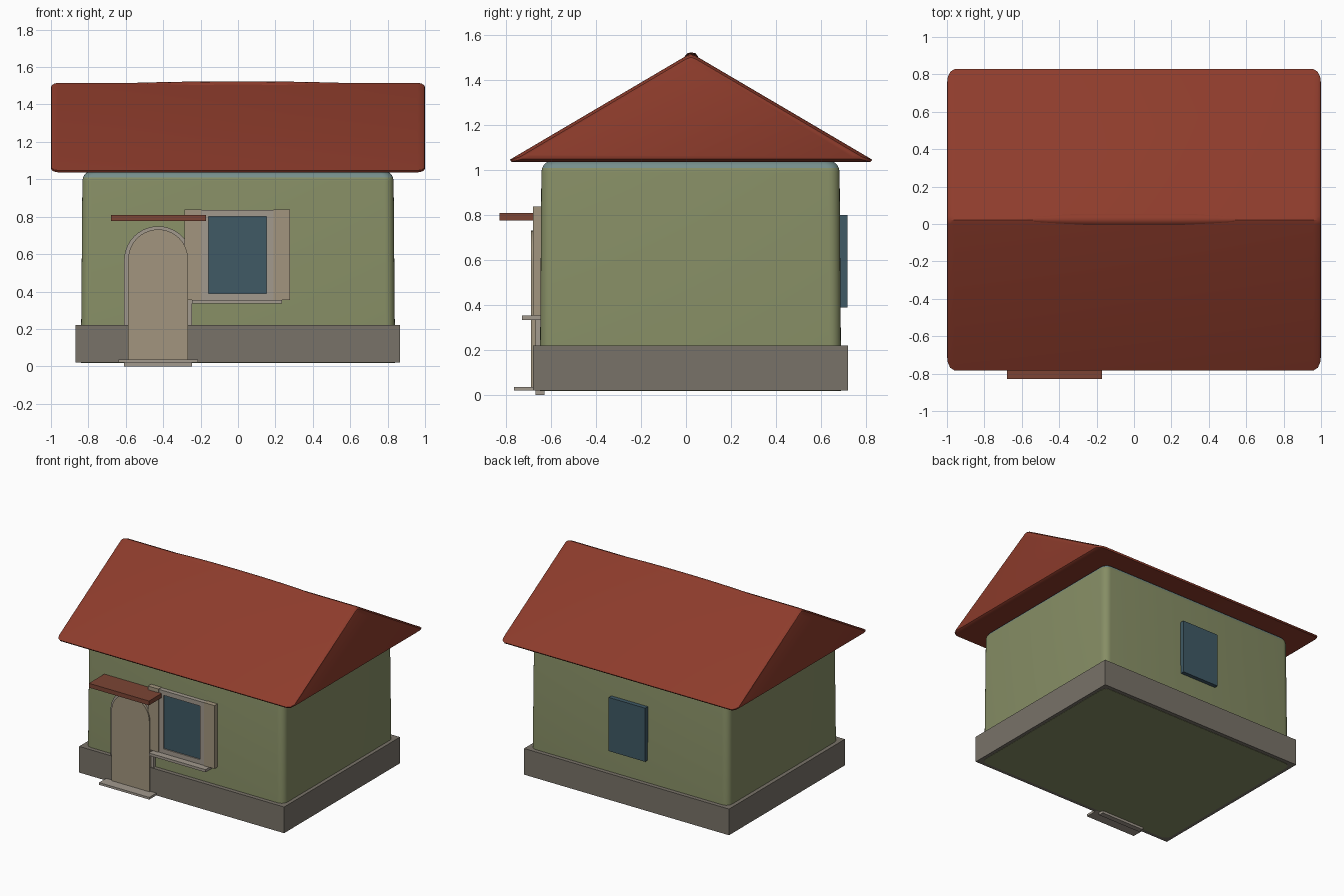
import bpy, bmesh
from math import sin, cos, pi, radians

if "Cube" in bpy.data.objects:
    bpy.data.objects.remove(bpy.data.objects["Cube"])


def mat(name, r, g, b):
    m = bpy.data.materials.new(name)
    m.diffuse_color = (r, g, b, 1)
    m.use_nodes = True
    m.node_tree.nodes["Principled BSDF"].inputs["Base Color"].default_value = m.diffuse_color
    return m


ROOF = mat("roof_red", 0.27, 0.045, 0.025)
WALL = mat("wall_green", 0.24, 0.27, 0.13)
TEAL = mat("wall_top_teal", 0.18, 0.27, 0.26)
STONE = mat("stone", 0.19, 0.17, 0.14)
TRIM = mat("trim", 0.36, 0.32, 0.27)
TAN = mat("door_tan", 0.36, 0.30, 0.21)
GLASS = mat("glass", 0.05, 0.10, 0.13)
AWNING = mat("awning_brown", 0.20, 0.06, 0.035)


def loft(name, sections, mats, ring_mats=None, smooth=None):
    """Skin equal-length point loops and cap both ends."""
    bm = bmesh.new()
    rings = [[bm.verts.new(p) for p in s] for s in sections]
    n = len(rings[0])
    for k, (a, b) in enumerate(zip(rings, rings[1:])):
        for i in range(n):
            j = (i + 1) % n
            f = bm.faces.new((a[i], a[j], b[j], b[i]))
            f.material_index = ring_mats[k] if ring_mats else 0
    bm.faces.new(rings[0][::-1])
    bm.faces.new(rings[-1])
    bmesh.ops.recalc_face_normals(bm, faces=bm.faces)
    me = bpy.data.meshes.new(name)
    bm.to_mesh(me)
    bm.free()
    ob = bpy.data.objects.new(name, me)
    bpy.context.collection.objects.link(ob)
    for m in mats:
        me.materials.append(m)
    if smooth:
        bpy.ops.object.select_all(action='DESELECT')
        ob.select_set(True)
        bpy.context.view_layer.objects.active = ob
        bpy.ops.object.shade_smooth_by_angle(angle=radians(smooth))
    return ob


def box(name, x0, x1, y0, y1, z0, z1, m):
    rect = [(x0, y0), (x1, y0), (x1, y1), (x0, y1)]
    return loft(name, [[(x, y, z) for x, y in rect] for z in (z0, z1)], [m])


def slab(name, outline, y0, y1, m, smooth=None):
    """Extrude an (x, z) outline along y."""
    return loft(name, [[(x, y, z) for x, z in outline] for y in (y0, y1)], [m], smooth=smooth)


def rounded(hx, hy, r, z, cy=0.02, n=6):
    pts = []
    for q, (sx, sy) in enumerate([(1, 1), (-1, 1), (-1, -1), (1, -1)]):
        for i in range(n + 1):
            a = (q + i / n) * pi / 2
            pts.append((sx * (hx - r) + r * cos(a), cy + sy * (hy - r) + r * sin(a), z))
    return pts


def arch(cx, r, z0, zc, n=20):
    return [(cx - r, z0), (cx + r, z0)] + [
        (cx + r * cos(pi * i / n), zc + r * sin(pi * i / n)) for i in range(n + 1)]


# Foundation and rounded, slightly tapering walls with a softened top
box("foundation", -0.868, 0.866, -0.68, 0.72, 0.02, 0.22, STONE)
walls = [rounded(0.84, 0.67, 0.05, 0.018), rounded(0.832, 0.663, 0.05, 0.99)]
for i in range(1, 5):
    a = i / 4 * pi / 2
    d = 0.042 * (1 - cos(a))
    walls.append(rounded(0.832 - d, 0.663 - d, 0.05, 0.99 + 0.051 * sin(a)))
loft("walls", walls, [WALL, TEAL], [0, 0, 1, 1, 1], smooth=40)


# Gable roof with softened gable rims
def gable(x, d):
    e = d * 3.7
    return [(x, y, z) for y, z in [
        (-0.775 + e, 1.037 + d), (-0.783 + e, 1.047 + d), (0.0, 1.508 - d * 1.15),
        (0.022, 1.516 - d * 1.15), (0.044, 1.508 - d * 1.15),
        (0.828 - e, 1.047 + d), (0.82 - e, 1.037 + d)]]


rim = [(1.0, 0.022), (0.996, 0.012), (0.983, 0.004), (0.96, 0)]
loft("roof", [gable(-x, d) for x, d in rim] + [gable(x, d) for x, d in rim[::-1]],
     [ROOF], smooth=35)

# Slightly bowed ridge cap
ridge = []
for i in range(17):
    t = -1 + i / 8
    w = max(0.002, (1 - t ** 4) * 0.03)
    h = 1.51 + 0.014 * (1 - t * t)
    ridge.append([(0.72 * t, 0.024 + w * y, h + z) for y, z in
                  [(-1, -0.018), (-0.6, -0.004), (0, 0), (0.6, -0.004), (1, -0.018)]])
loft("ridge_cap", ridge, [ROOF], smooth=50)

# Arched door, its frame, step and awning
slab("door_frame", arch(-0.427, 0.182, 0.0, 0.567), -0.67, -0.63, TRIM, 30)
slab("door", arch(-0.427, 0.16, 0.03, 0.572), -0.69, -0.64, TAN, 30)
box("door_step", -0.64, -0.215, -0.765, -0.66, 0.02, 0.037, TRIM)
box("awning", -0.68, -0.172, -0.83, -0.63, 0.777, 0.81, AWNING)

# Front window: frame bars, shutters, sill; panes front and back
for name, x0, x1, z0, z1 in [("left", -0.195, -0.157, 0.35, 0.835),
                             ("right", 0.152, 0.19, 0.35, 0.835),
                             ("bottom", -0.157, 0.152, 0.35, 0.39),
                             ("top", -0.157, 0.152, 0.80, 0.835)]:
    box("window_frame_" + name, x0, x1, -0.677, -0.63, z0, z1, TRIM)
for name, x0, x1 in [("left", -0.285, -0.195), ("right", 0.19, 0.278)]:
    box("shutter_" + name, x0, x1, -0.681, -0.63, 0.355, 0.838, TAN)
box("window_sill", -0.245, 0.235, -0.728, -0.63, 0.335, 0.355, TRIM)
for name, y0, y1 in [("front", -0.668, -0.63), ("back", 0.66, 0.717)]:
    box("window_pane_" + name, -0.157, 0.152, y0, y1, 0.39, 0.80, GLASS)
